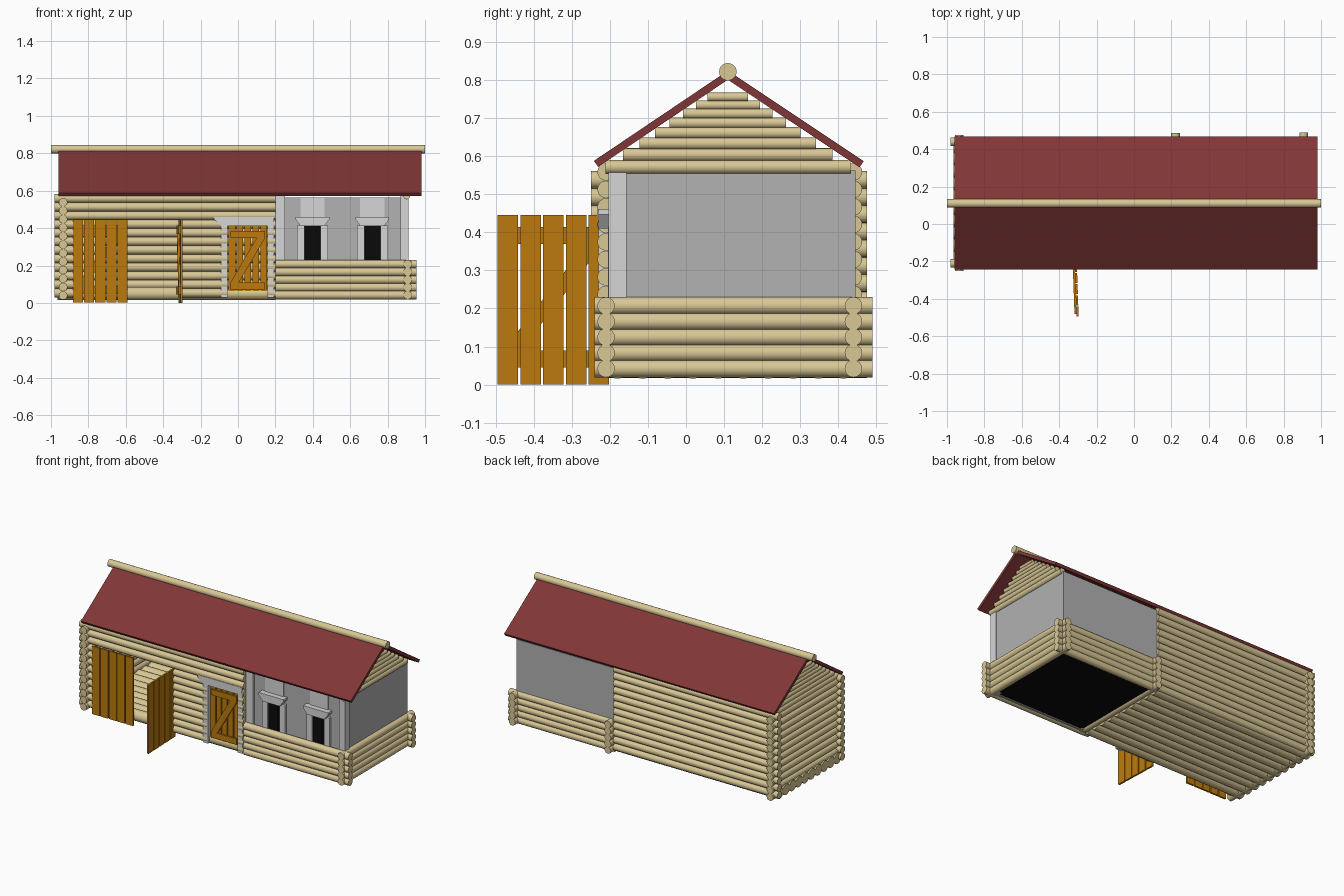
import bpy, bmesh, math
from mathutils import Vector, Matrix

if "Cube" in bpy.data.objects:
    bpy.data.objects.remove(bpy.data.objects["Cube"])


def material(name, r, g, b):
    m = bpy.data.materials.new(name)
    lin = [((c / 255 + 0.055) / 1.055) ** 2.4 if c > 10 else c / 255 / 12.92 for c in (r, g, b)]
    m.diffuse_color = (*lin, 1)
    m.use_nodes = True
    m.node_tree.nodes["Principled BSDF"].inputs["Base Color"].default_value = m.diffuse_color
    return m


WOOD = material("pale_log", 217, 200, 150)
ROOF = material("roof_red", 128, 54, 54)
PLANK = material("door_orange", 188, 122, 14)
WALL = material("wall_grey", 178, 178, 178)
TRIM = material("trim_light_grey", 214, 214, 214)
BLACK = material("black", 10, 10, 10)


class Part:
    """Collects logs, boxes and prisms into one object."""

    def __init__(self):
        self.bm = bmesh.new()

    def log(self, a, b, r=0.023, n=16):
        a, b = Vector(a), Vector(b)
        d = b - a
        mat = Matrix.Translation((a + b) / 2) @ d.to_track_quat('Z', 'Y').to_matrix().to_4x4()
        bmesh.ops.create_cone(self.bm, cap_ends=True, segments=n, radius1=r, radius2=r,
                              depth=d.length, matrix=mat)

    def box(self, x0, x1, y0, y1, z0, z1):
        mat = Matrix.Translation(((x0 + x1) / 2, (y0 + y1) / 2, (z0 + z1) / 2)) @ \
            Matrix.Diagonal((x1 - x0, y1 - y0, z1 - z0, 1))
        bmesh.ops.create_cube(self.bm, size=1, matrix=mat)

    def prism(self, pts, offset):
        f = self.bm.faces.new([self.bm.verts.new(p) for p in pts])
        g = bmesh.ops.extrude_face_region(self.bm, geom=[f], use_keep_orig=True)
        vs = [v for v in g["geom"] if isinstance(v, bmesh.types.BMVert)]
        bmesh.ops.translate(self.bm, vec=offset, verts=vs)

    def done(self, name, mat, smooth=False):
        bmesh.ops.recalc_face_normals(self.bm, faces=self.bm.faces)
        me = bpy.data.meshes.new(name)
        self.bm.to_mesh(me)
        self.bm.free()
        me.materials.append(mat)
        ob = bpy.data.objects.new(name, me)
        bpy.context.collection.objects.link(ob)
        if smooth:
            bpy.ops.object.select_all(action='DESELECT')
            ob.select_set(True)
            bpy.context.view_layer.objects.active = ob
            bpy.ops.object.shade_smooth_by_angle(angle=math.radians(35))
        return ob


FRONT, BACK, LEFT, RIGHT, MID, RIDGE = -0.21, 0.44, -0.935, 0.907, 0.222, 0.11

# barn front wall, with gaps for the double door and the house door
p = Part()
for i in range(12):
    z = 0.053 + 0.046 * i
    spans = [(-0.98, 0.2)] if i > 8 else [(-0.98, -0.88), (-0.31, -0.06), (0.16, 0.2)]
    for x0, x1 in spans:
        p.log((x0, FRONT, z), (x1, FRONT, z))
p.done("barn_front_wall", WOOD, True)

# barn back, left and partition walls
p = Part()
for i in range(12):
    z = 0.053 + 0.046 * i
    p.log((-0.98, BACK, z), (0.2, BACK, z))
p.done("barn_back_wall", WOOD, True)
p = Part()
for i in range(12):
    z = 0.04 + 0.0453 * i
    p.log((LEFT, -0.25, z), (LEFT, 0.475, z))
p.done("barn_left_wall", WOOD, True)
p = Part()
for i in range(13):
    z = 0.041 + 0.0415 * i
    p.log((MID, -0.18, z), (MID, 0.487 if i < 5 else 0.44, z))
p.done("partition_wall", WOOD, True)

# barn log floor
p = Part()
for i in range(10):
    y = -0.18 + 0.066 * i
    p.log((-0.965, y, 0.05), (0.2, y, 0.05), 0.035)
p.done("barn_floor", WOOD, True)

# low log skirt round the house
p = Part()
for i in range(5):
    z = 0.042 + 0.0413 * i
    p.log((0.2, FRONT, z), (0.955, FRONT, z))
    p.log((0.2, BACK, z), (0.955, BACK, z))
    p.log((RIGHT, -0.24, z), (RIGHT, 0.49, z))
p.done("house_log_skirt", WOOD, True)

# gables of thinning logs
for name, x in (("left_gable", LEFT), ("right_gable", RIGHT - 0.005)):
    p = Part()
    z, r = 0.572, 0.0185
    while z < 0.768:
        h = (0.797 - z - r * 0.5) / 0.67
        p.log((x, RIDGE - h, z), (x, RIDGE + h, z), r)
        z += 1.72 * r
        r *= 0.935
    p.done(name, WOOD, True)

# roof slabs and ridge log
p = Part()
prof = [(-0.352, 0.588), (0, 0.825), (0.357, 0.587), (0.346, 0.571), (0, 0.801), (-0.341, 0.572)]
p.prism([(-0.96, RIDGE + y, z) for y, z in prof], (1.94, 0, 0))
p.done("roof", ROOF)
p = Part()
p.log((-1, RIDGE, 0.822), (1, RIDGE, 0.822), 0.023, 20)
p.done("ridge_log", WOOD, True)

# plastered house walls
p = Part()
p.box(0.24, 0.9, -0.19, -0.178, 0.025, 0.563)
p.box(0.89, 0.905, -0.19, 0.445, 0.025, 0.563)
p.box(0.2, 0.905, 0.433, 0.446, 0.025, 0.563)
p.done("house_walls", WALL)
p = Part()
p.box(0.24, 0.89, -0.178, 0.433, 0.03, 0.04)
p.done("house_floor", BLACK)

# corner boards
p = Part()
p.box(0.2, 0.25, -0.203, -0.165, 0.025, 0.58)
p.box(0.868, 0.912, -0.203, -0.157, 0.025, 0.58)
p.done("corner_boards", TRIM)


def cornice(p, x0, x1, inset0, inset1, y=-0.23):
    # flared lintel with a flat top band
    pts = [(x0, 0.46), (x1, 0.46), (x1, 0.447), (x1 - inset1, 0.41), (x0 + inset0, 0.41), (x0, 0.447)]
    p.prism([(x, y, z) for x, z in pts], (0, 0.04, 0))


# windows: black pane, light surround and lintel
for i, cx in enumerate((0.398, 0.718)):
    p = Part()
    for s in (-1, 1):
        xs = sorted((cx + s * 0.043, cx + s * 0.083))
        p.box(*xs, -0.205, -0.185, 0.03, 0.415)
    p.box(cx - 0.065, cx + 0.065, -0.196, -0.185, 0.455, 0.563)
    cornice(p, cx - 0.09, cx + 0.09, 0.028, 0.028)
    p.done(f"window_frame_{i + 1}", TRIM)
    p = Part()
    p.box(cx - 0.044, cx + 0.044, -0.196, -0.189, 0.19, 0.412)
    for k in (-1, 0, 1):
        p.box(cx + k * 0.022 - 0.003, cx + k * 0.022 + 0.003, -0.2, -0.195, 0.19, 0.412)
    p.done(f"window_pane_{i + 1}", BLACK)

# house door frame
p = Part()
p.box(-0.09, -0.055, -0.23, -0.185, 0.03, 0.415)
p.box(0.157, 0.192, -0.23, -0.185, 0.03, 0.415)
cornice(p, -0.128, 0.192, 0.04, 0.004, -0.234)
p.done("house_door_frame", TRIM)


def plank_door(name, w, z0, z1, n, gap, batten_y):
    # planks from x = -w to 0 at y = 0..0.012, two battens and a brace
    p = Part()
    pitch = (w + gap) / n
    for i in range(n):
        p.box(-w + i * pitch, -w + i * pitch + pitch - gap, 0, 0.012, z0, z1)
    h = z1 - z0
    lo, hi = z0 + h * 0.15, z0 + h * 0.88
    t = h * 0.1
    y0, y1 = sorted((batten_y, batten_y + 0.01))
    m = w * 0.05
    p.box(-w + m, -m, y0, y1, lo - t / 2, lo + t / 2)
    p.box(-w + m, -m, y0, y1, hi - t / 2, hi + t / 2)
    a, b = lo + t / 2, hi - t / 2
    p.prism([(x, y0, z) for x, z in ((-w + m, a), (-w + m + 0.045, a), (-m, b), (-m - 0.045, b))],
            (0, y1 - y0, 0))
    return p.done(name, PLANK)


# house door with its brace outside
d = plank_door("house_door", 0.205, 0.035, 0.412, 5, 0.007, -0.01)
d.location = (0.155, -0.212, 0)

# barn double door, left leaf shut and right leaf swung open
d = plank_door("barn_door_closed", 0.293, 0.003, 0.445, 5, 0.006, 0.012)
d.location = (-0.59, -0.236, 0)
d = plank_door("barn_door_open", 0.293, 0.0, 0.445, 5, 0.006, 0.012)
d.location = (-0.318, -0.202, 0)
d.rotation_euler = (0, 0, math.radians(92))
d.location.x += 0.012
